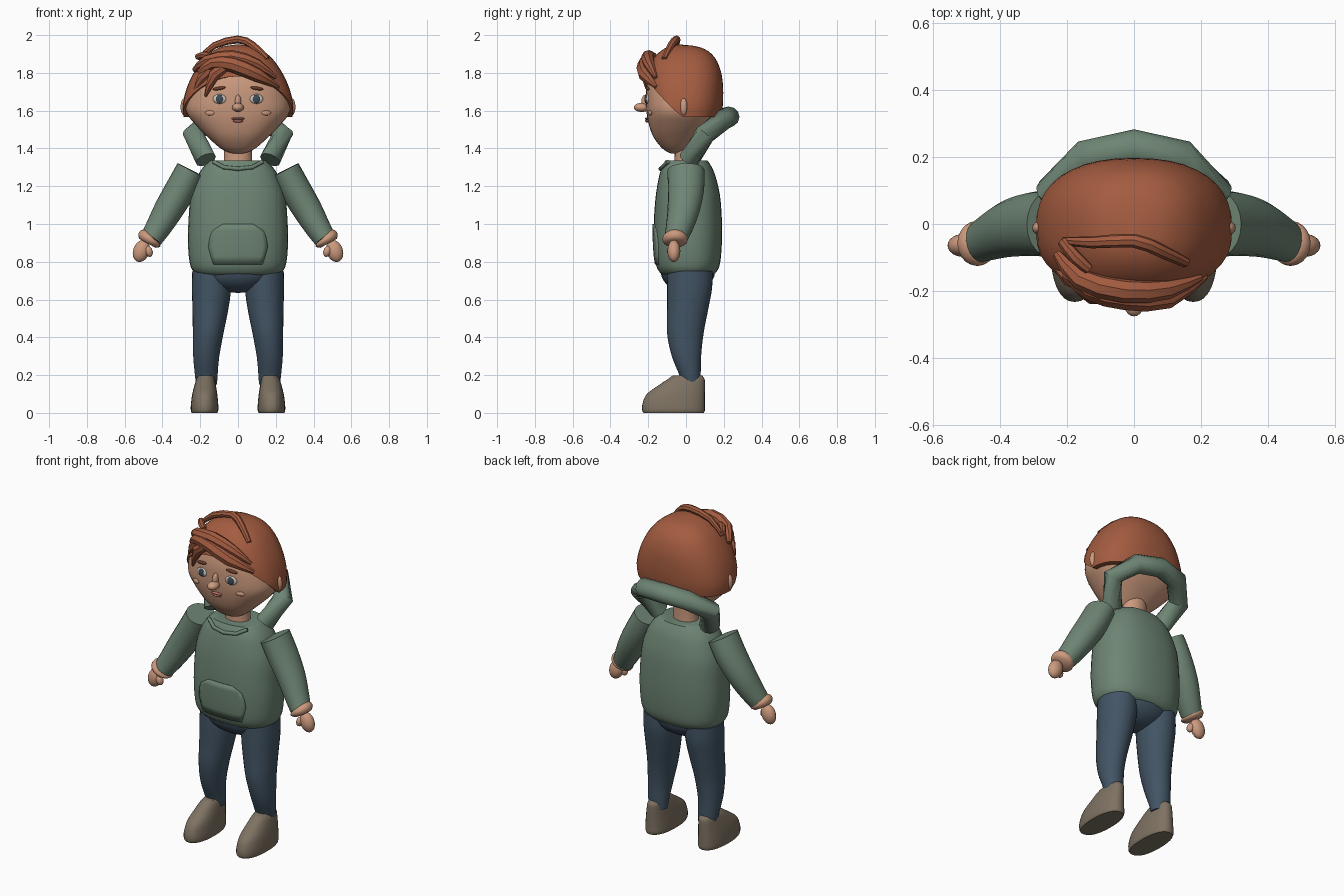
import bpy, bmesh, math
from mathutils import Vector

if "Cube" in bpy.data.objects:
    bpy.data.objects.remove(bpy.data.objects["Cube"])


def material(name, r, g, b):
    def lin(c):
        c /= 255
        return c / 12.92 if c < 0.04 else ((c + 0.055) / 1.055) ** 2.4
    m = bpy.data.materials.new(name)
    m.diffuse_color = (lin(r), lin(g), lin(b), 1)
    m.use_nodes = True
    m.node_tree.nodes["Principled BSDF"].inputs["Base Color"].default_value = m.diffuse_color
    return m


SKIN = material("skin", 204, 154, 126)
HAIR = material("auburn_hair", 164, 92, 64)
GREEN = material("sage_green", 110, 133, 116)
DENIM = material("dark_denim", 66, 84, 100)
SHOE = material("taupe_shoe", 126, 114, 98)
LIP = material("lip", 176, 112, 94)
WHITE = material("eye_white", 205, 198, 188)
IRIS = material("iris", 62, 76, 88)
BROW = material("brow", 110, 60, 42)
POWER = 2.4


def finish(name, bm, mat, angle=50):
    bmesh.ops.recalc_face_normals(bm, faces=bm.faces)
    me = bpy.data.meshes.new(name)
    bm.to_mesh(me)
    bm.free()
    me.materials.append(mat)
    ob = bpy.data.objects.new(name, me)
    bpy.context.collection.objects.link(ob)
    bpy.ops.object.select_all(action='DESELECT')
    ob.select_set(True)
    bpy.context.view_layer.objects.active = ob
    bpy.ops.object.shade_smooth_by_angle(angle=math.radians(angle))
    return ob


def skin_rings(name, rings, mat, cap=True, angle=50):
    bm = bmesh.new()
    vs = [[bm.verts.new(p) for p in ring] for ring in rings]
    n = len(vs[0])
    for a, b in zip(vs, vs[1:]):
        for i in range(n):
            bm.faces.new((a[i], a[(i + 1) % n], b[(i + 1) % n], b[i]))
    if cap:
        bm.faces.new(vs[0])
        bm.faces.new(vs[-1])
    return finish(name, bm, mat, angle)


def catmull(pts, u):
    """Smooth interpolation through a list of tuples, u in 0..len-1."""
    i = min(int(u), len(pts) - 2)
    t = u - i
    p = [pts[max(0, min(len(pts) - 1, i + k))] for k in (-1, 0, 1, 2)]
    return tuple(0.5 * (2 * b + (c - a) * t + (2 * a - 5 * b + 4 * c - d) * t * t
                        + (3 * b - a - 3 * c + d) * t ** 3) for a, b, c, d in zip(*p))


def at_height(rows, z):
    """Half width, front y and back y of a profile at height z."""
    for a, b in zip(rows, rows[1:]):
        if z <= b[0]:
            t = max(0, (z - a[0]) / (b[0] - a[0]))
            return [p + (q - p) * t for p, q in zip(a, b)][1:4]
    return rows[-1][1:4]


def oval(z, hx, y0, y1, cx=0.0, n=32, power=POWER):
    def f(v):
        return math.copysign(abs(v) ** (2 / power), v)
    return [(cx + hx * f(math.cos(2 * math.pi * i / n)),
             (y0 + y1) / 2 + (y1 - y0) / 2 * f(math.sin(2 * math.pi * i / n)), z) for i in range(n)]


def dense(rows, sub=4):
    return [catmull(rows, i / sub) for i in range((len(rows) - 1) * sub + 1)]


def loft(name, rows, mat, side=1, power=POWER):
    return skin_rings(name, [oval(r[0], r[1], r[2], r[3], side * (r[4] if len(r) > 4 else 0), power=power)
                             for r in dense(rows)], mat)


def tube(name, pts, mat, ref=(0, 0, 1), sub=1, n=12, angle=50):
    """pts: x, y, z, radius along ref, radius across."""
    rows = dense(pts, sub)
    rings = []
    for i, r in enumerate(rows):
        a, b = rows[max(i - 1, 0)], rows[min(i + 1, len(rows) - 1)]
        t = (Vector(b[:3]) - Vector(a[:3])).normalized()
        u = Vector(ref)
        u = (u - t * u.dot(t)).normalized()
        v = t.cross(u)
        rings.append([Vector(r[:3]) + u * r[3] * math.cos(k * 2 * math.pi / n)
                      + v * r[4] * math.sin(k * 2 * math.pi / n) for k in range(n)])
    return skin_rings(name, rings, mat, angle=angle)


def ball(name, loc, size, mat, rot=(0, 0, 0)):
    bm = bmesh.new()
    bmesh.ops.create_uvsphere(bm, u_segments=20, v_segments=12, radius=1)
    bmesh.ops.scale(bm, vec=size, verts=bm.verts)
    ob = finish(name, bm, mat)
    ob.location, ob.rotation_euler = loc, rot
    return ob


def front_y(rows, x, z):
    hx, y0, y1 = at_height(rows, z)
    return (y0 + y1) / 2 - (y1 - y0) / 2 * max(0, 1 - (abs(x) / hx) ** POWER) ** (1 / POWER)


# Sweater body, collar and pocket
torso = dense([(.73, .20, -.12, .14), (.745, .232, -.14, .16), (.79, .255, -.16, .18), (.9, .265, -.17, .19),
               (1.02, .262, -.17, .19), (1.15, .25, -.16, .18), (1.25, .215, -.143, .157),
               (1.30, .185, -.128, .137), (1.335, .15, -.11, .115)])
skin_rings("sweater_body", [oval(*r) for r in torso], GREEN)
tube("collar", [(x, y, z, .011, .011) for x, y, z in
                [(-.13, -.095, 1.33), (-.075, -.125, 1.30), (0, -.135, 1.292), (.075, -.125, 1.30),
                 (.13, -.095, 1.33)]], GREEN, n=8)
bm = bmesh.new()
grid = [[bm.verts.new((hx * k / 6, front_y(torso, hx * k / 6, z) - .006, z)) for k in range(-6, 7)]
        for z, hx in [(.785, .13), (.83, .145), (.88, .158), (.93, .15), (.965, .135), (1.0, .08)]]
for a, b in zip(grid, grid[1:]):
    for k in range(12):
        bm.faces.new((a[k], a[k + 1], b[k + 1], b[k]))
pocket = finish("front_pocket", bm, GREEN)
mod = pocket.modifiers.new("thickness", 'SOLIDIFY')
mod.thickness, mod.offset = .009, -1

# Hood roll behind the neck
half = [(.17, .015, 1.34), (.235, .10, 1.475), (.14, .195, 1.552)]
hood = [(-x, y, z) for x, y, z in half] + [(0, .225, 1.567)] + half[::-1]
tube("hood", [p + (.055, .058) for p in hood], GREEN, n=12)

# Neck and pelvis
loft("neck", [(1.28, .08, -.065, .065), (1.34, .074, -.06, .06), (1.45, .074, -.06, .06)], SKIN, power=2)
ball("pelvis", (0, .01, .755), (.21, .145, .12), DENIM)

for side, tag in ((-1, "right"), (1, "left")):
    # Arms
    tube(tag + "_sleeve", [(side * x, y, z, d, w) for x, y, z, d, w in
                           [(.25, .0, 1.286, .098, .079), (.30, .0, 1.19, .096, .082),
                            (.365, -.012, 1.08, .086, .078), (.42, -.035, .985, .072, .068),
                            (.462, -.056, .918, .060, .058)]], GREEN, ref=(0, 1, 0), sub=3, n=20)
    tube(tag + "_cuff", [(side * x, -.058, z, r, r) for x, z, r in
                         [(.456, .933, .056), (.463, .925, .066), (.472, .912, .066), (.48, .898, .05)]],
         SKIN, ref=(0, 1, 0), sub=2, n=20)
    ball(tag + "_hand", (side * .512, -.064, .857), (.043, .034, .06), SKIN, (0, side * -.35, 0))
    ball(tag + "_thumb", (side * .472, -.078, .855), (.02, .022, .03), SKIN, (0, side * .3, 0))
    # Legs and shoes
    loft(tag + "_leg", [(.15, .055, -.02, .078, .166), (.2, .06, -.035, .078, .168), (.3, .069, -.075, .08, .168),
                        (.42, .081, -.1, .093, .158), (.55, .095, -.1, .118, .146), (.66, .104, -.1, .138, .14),
                        (.75, .104, -.098, .14, .138)], DENIM, side, 2)
    loft(tag + "_shoe", [(0, .068, -.225, .095, .177), (.015, .073, -.232, .1, .177), (.05, .072, -.23, .1, .177),
                         (.10, .066, -.207, .1, .176), (.145, .057, -.147, .1, .174), (.18, .048, -.095, .098, .172),
                         (.198, .036, -.07, .085, .17)], SHOE, side, 2.3)

# Head
head = dense([(1.372, .02, -.075, -.03), (1.385, .065, -.105, 0), (1.41, .105, -.135, .03), (1.46, .16, -.172, .08),
              (1.52, .22, -.195, .13), (1.59, .274, -.209, .165), (1.66, .277, -.212, .178),
              (1.74, .255, -.207, .175), (1.83, .205, -.175, .15), (1.9, .11, -.10, .08), (1.925, .03, -.04, .0)])
skin_rings("head", [oval(*r) for r in head], SKIN)

# Hair cap: the hem rises over the forehead
cap = dense([(1.566, .288, -.214, .185), (1.61, .294, -.22, .193), (1.66, .288, -.222, .197), (1.73, .268, -.222, .196),
             (1.80, .235, -.21, .187), (1.87, .187, -.178, .16), (1.915, .135, -.135, .118),
             (1.94, .08, -.09, .06), (1.95, .008, -.036, -.028)])
rings = []
for j in range(-1, 19):
    ring = []
    for i in range(40):
        s = max(0, -math.sin(2 * math.pi * i / 40))
        low = 1.566 + .215 * s
        z = low + (1.95 - low) * math.sin(max(j, 0) / 18 * math.pi / 2)
        x, y, _ = oval(z, *at_height(cap, z), n=40)[i]
        shrink = .88 if j < 0 else 1
        ring.append((x * shrink, y * shrink, z))
    rings.append(ring)
skin_rings("hair_cap", rings, HAIR)

# Loose locks of hair: fringe, side lock and crown strands
locks = {
    "fringe_main": [(-.2, -.15, 1.80, .02), (-.13, -.195, 1.85, .034), (-.03, -.215, 1.845, .042),
                    (.10, -.215, 1.79, .038), (.215, -.155, 1.725, .01)],
    "fringe_upper": [(-.23, -.09, 1.815, .014), (-.16, -.165, 1.865, .032), (-.03, -.2, 1.885, .036),
                     (.10, -.195, 1.845, .03), (.2, -.16, 1.775, .01)],
    "side_lock": [(-.05, -.205, 1.85, .03), (-.125, -.208, 1.79, .032), (-.172, -.19, 1.675, .006)],
    "temple_lock": [(-.13, -.18, 1.83, .03), (-.19, -.16, 1.77, .028), (-.24, -.12, 1.68, .006)],
    "crown_strand": [(-.21, -.05, 1.87, .012), (-.125, -.055, 1.945, .018), (0, -.05, 1.977, .021),
                     (.08, -.08, 1.945, .02), (.155, -.115, 1.875, .015)],
    "crown_tuft": [(-.215, -.05, 1.885, .016), (-.175, -.1, 1.895, .02), (-.135, -.135, 1.885, .016)],
}
for name, pts in locks.items():
    tube(name, [(x, y, z, r, r) for x, y, z, r in pts], HAIR, ref=(.1, .1, 1), sub=2, n=8, angle=40)


# Face
def on_face(name, x, z, size, mat, out=0.0, tilt=0.0):
    slope = (front_y(head, x + .01, z) - front_y(head, x - .01, z)) / .02
    ball(name, (x, front_y(head, x, z) - out, z), size, mat, (0, tilt, math.atan(slope)))


for side, tag in ((-1, "right"), (1, "left")):
    on_face(tag + "_eye", side * .098, 1.662, (.035, .010, .026), WHITE)
    on_face(tag + "_iris", side * .098, 1.662, (.019, .006, .023), IRIS, .008)
    on_face(tag + "_brow", side * .1, 1.718, (.036, .010, .009), BROW, .002, side * .15)
    on_face(tag + "_cheek", side * .15, 1.588, (.026, .008, .013), SKIN, .002)
    ball(tag + "_ear", (side * .284, -.012, 1.62), (.02, .02, .046), SKIN)
ball("nose_tip", (0, -.235, 1.617), (.031, .041, .024), SKIN)
ball("nose_bridge", (0, -.215, 1.645), (.017, .022, .04), SKIN)
on_face("upper_lip", 0, 1.558, (.036, .012, .007), LIP, .002)
on_face("lower_lip", 0, 1.545, (.027, .013, .008), LIP, .002)
